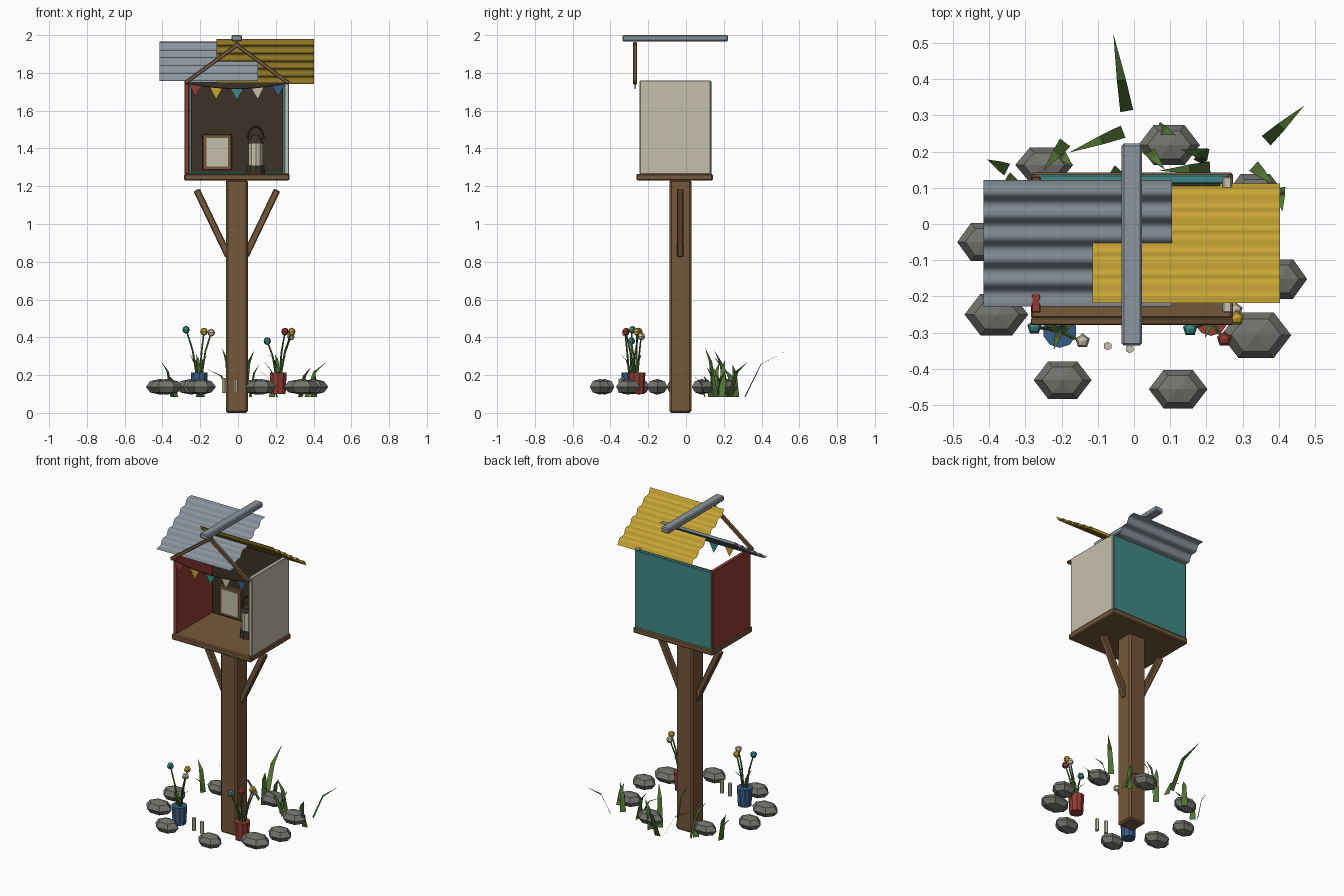
import bpy, bmesh, math
from mathutils import Vector, Matrix

if "Cube" in bpy.data.objects:
    bpy.data.objects.remove(bpy.data.objects["Cube"])


def mat(name, r, g, b):
    m = bpy.data.materials.new(name)
    m.diffuse_color = (r, g, b, 1)
    m.use_nodes = True
    m.node_tree.nodes["Principled BSDF"].inputs["Base Color"].default_value = m.diffuse_color
    return m


WOOD = mat("brown wood", .18, .095, .042)
DARK = mat("dark brown", .045, .032, .02)
RED = mat("red", .30, .045, .035)
TEAL = mat("teal", .05, .25, .24)
CREAM = mat("cream", .56, .52, .41)
YELLOW = mat("yellow", .58, .38, .035)
BLUE = mat("blue", .04, .11, .24)
METAL = mat("grey metal", .26, .30, .35)
STONE = mat("stone grey", .17, .17, .155)
GREEN = mat("green", .085, .18, .035)


def finish(name, bm, m, smooth=False):
    bmesh.ops.recalc_face_normals(bm, faces=bm.faces)
    me = bpy.data.meshes.new(name)
    for f in bm.faces:
        f.smooth = smooth
    bm.to_mesh(me)
    bm.free()
    me.materials.append(m)
    ob = bpy.data.objects.new(name, me)
    bpy.context.collection.objects.link(ob)
    return ob


def bevel(ob, width):
    b = ob.modifiers.new("bevel", 'BEVEL')
    b.width, b.segments = width, 1
    return ob


def box(name, x0, x1, y0, y1, z0, z1, m, bev=0):
    bm = bmesh.new()
    bmesh.ops.create_cube(bm, size=1, matrix=Matrix.Translation(((x0+x1)/2, (y0+y1)/2, (z0+z1)/2))
                          @ Matrix.Diagonal((x1-x0, y1-y0, z1-z0, 1)))
    ob = finish(name, bm, m)
    return bevel(ob, bev) if bev else ob


def along(p, q):
    p, q = Vector(p), Vector(q)
    return Matrix.Translation((p+q)/2) @ (q-p).to_track_quat('Z', 'Y').to_matrix().to_4x4(), (q-p).length


def bar(name, p, q, w, m):
    bm = bmesh.new()
    M, length = along(p, q)
    bmesh.ops.create_cube(bm, size=1, matrix=M @ Matrix.Diagonal((w, w, length, 1)))
    return bevel(finish(name, bm, m), w*.15)


def rod(name, p, q, r1, r2, m, n=8):
    bm = bmesh.new()
    M, length = along(p, q)
    bmesh.ops.create_cone(bm, cap_ends=True, segments=n, radius1=r1, radius2=r2, depth=length, matrix=M)
    return finish(name, bm, m)


def ball(name, c, r, m, seg=6, rings=4, turn=0.0):
    bm = bmesh.new()
    bmesh.ops.create_uvsphere(bm, u_segments=seg, v_segments=rings, radius=1,
                              matrix=Matrix.Translation(c) @ Matrix.Diagonal((*r, 1)) @ Matrix.Rotation(turn, 4, 'Z'))
    return finish(name, bm, m)


def blade(bm, base, tip, w):
    # flat bent leaf: steep lower half, drooping tapered upper half
    b, t = Vector(base), Vector(tip)
    side = Vector((-(t-b).y, (t-b).x, 0)).normalized() * w / 2
    mid = b.lerp(t, .4)
    mid.z = b.z + (t.z-b.z)*.72
    v = [bm.verts.new(p) for p in (b-side, b+side, mid+side*.7, mid-side*.7, t)]
    bm.faces.new(v[:4])
    bm.faces.new((v[3], v[2], v[4]))


# post, braces, platform
CX, CY = -.006, -.03
box("post", CX-.058, CX+.058, CY-.058, CY+.058, 0, 1.235, WOOD, .01)
for s, side in ((-1, "left"), (1, "right")):
    bar(side+"_brace", (CX+s*.213, CY, 1.18), (CX+s*.045, CY, .83), .036, WOOD)
box("platform", -.285, .273, -.262, .142, 1.23, 1.266, WOOD, .006)

# house walls, open at the front
box("left_wall", -.283, -.258, -.245, .13, 1.264, 1.76, RED, .003)
box("right_wall", .245, .27, -.245, .13, 1.264, 1.76, CREAM, .003)
box("back_wall", -.275, .262, .112, .136, 1.264, 1.755, TEAL, .003)
box("inner_back_panel", -.25, .238, .1, .113, 1.272, 1.75, DARK)


# two crossing corrugated roof sheets, ridges running along x
def roof(name, x0, x1, slope, m):
    bm = bmesh.new()
    yc, zc, half, rise, n = -.053, 1.861, .17, .112, 44
    nrm = Vector((-slope*rise, half)).normalized()
    prev = None
    for i in range(n+1):
        t = -1 + 2*i/n
        wave = .009*math.sin(t*math.pi*5.5)
        y, z = yc+t*half+nrm.x*wave, zc+slope*t*rise+nrm.y*wave
        row = [bm.verts.new((x, y, z)) for x in (x0, x1)]
        if prev:
            bm.faces.new((prev[0], prev[1], row[1], row[0]))
        prev = row
    finish(name, bm, m, True)


roof("grey_roof_sheet", -.415, .105, 1, METAL)
roof("yellow_roof_sheet", -.115, .403, -1, YELLOW)
box("ridge_beam", -.034, .022, -.336, .222, 1.967, 2, METAL, .006)
for s, side in ((-1, "left"), (1, "right")):
    bar(side+"_gable_rafter", (CX-s*.012, -.269, 1.956), (CX+s*.274, -.269, 1.746), .021, WOOD)

# bunting: sagging string and five flags
def sag(x):
    return 1.717 + .4*(x-CX)**2


xs = [CX + .265*(i-5)/5 for i in range(11)]
for a, b in zip(xs, xs[1:]):
    rod("bunting_string", (a, -.27, sag(a)), (b, -.27, sag(b)), .003, .003, DARK, 5)
for i, m in enumerate((RED, YELLOW, TEAL, CREAM, BLUE)):
    x = CX + (i-2)*.11
    bm = bmesh.new()
    tri = [bm.verts.new(p) for p in ((x-.034, -.27, sag(x-.034)), (x+.034, -.27, sag(x+.034)), (x, -.27, sag(x)-.062))]
    bm.faces.new(tri)
    finish("bunting_flag", bm, m)

# picture on the back wall
box("picture_frame", -.187, -.032, .078, .1, 1.285, 1.475, WOOD, .004)
box("picture", -.167, -.052, .073, .08, 1.305, 1.455, CREAM)

# lantern
LX, LY = .094, -.03
for name, z0, z1, r0, r1, m in (("lantern_base", 1.265, 1.31, .052, .047, DARK), ("lantern_glass", 1.31, 1.425, .04, .04, CREAM),
                                ("lantern_cap", 1.425, 1.45, .047, .036, DARK), ("lantern_top", 1.45, 1.47, .03, .022, DARK)):
    rod(name, (LX, LY, z0), (LX, LY, z1), r0, r1, m, 10)
arc = [(LX+.042*math.cos(math.pi*i/8), LY, 1.45+.066*math.sin(math.pi*i/8)) for i in range(9)]
for a, b in zip(arc, arc[1:]):
    rod("lantern_handle", a, b, .005, .005, DARK, 6)

# flower pots with stems, heads and leaves
for px, py, m, heads in (
        (-.205, -.295, BLUE, ((-.275, -.285, .44, TEAL), (-.18, -.25, .43, YELLOW), (-.142, -.323, .425, CREAM))),
        (.213, -.262, RED, ((.155, -.29, .38, TEAL), (.249, -.318, .43, RED), (.284, -.26, .43, YELLOW), (.28, -.237, .405, CREAM)))):
    rod("flower_pot", (px, py, .1), (px, py, .213), .041, .047, m, 10)
    for hx, hy, hz, hm in heads:
        start = Vector((px+(hx-px)*.2, py+(hy-py)*.2, .2))
        bend = start.lerp(Vector((hx, hy, hz)), .5) + Vector(((px-hx)*.1, 0, .01))
        rod("flower_stem", start, bend, .006, .005, GREEN, 5)
        rod("flower_stem", bend, (hx, hy, hz), .005, .004, GREEN, 5)
        ball("flower_head", (hx, hy, hz), (.021, .021, .021), hm, 5, 4)
    bm = bmesh.new()
    for a in (.5, 2.7, 4.4):
        blade(bm, (px, py, .2), (px+.055*math.cos(a), py+.055*math.sin(a), .31), .022)
    finish("pot_leaves", bm, GREEN)

# candles
for x, y, h in ((-.073, -.337, .185), (-.012, -.345, .18)):
    rod("candle", (x, y, .105), (x, y, h), .012, .012, CREAM, 6)

# ring of stones: x, y, x radius, y radius
for x, y, rx, ry in ((-.248, .163, .08, .055), (.097, .218, .085, .064), (-.412, -.05, .076, .061),
                     (-.38, -.25, .088, .066), (-.197, -.431, .08, .06), (.122, -.456, .081, .061),
                     (.337, -.307, .097, .073), (.4, -.152, .078, .063), (.335, .085, .08, .062)):
    ball("stone", (x, y, .138), (rx, ry, .042), STONE, turn=math.pi/6)

# grass at the back: base x, y and tip x, y, z
bm = bmesh.new()
for bx, by, tx, ty, tz in (
        (-.02, .312, -.057, .525, .325), (.365, .23, .47, .327, .27), (-.03, .255, -.18, .197, .24),
        (-.19, .225, -.25, .147, .30), (-.35, .15, -.405, .178, .27), (.035, .21, .085, .15, .33),
        (.065, .265, .115, .245, .26), (.205, .19, .13, .205, .28), (.21, .155, .07, .147, .24),
        (.33, .16, .385, .11, .24), (-.04, .15, -.085, .1, .345), (-.33, .13, -.37, .09, .2),
        (.18, .17, .2, .21, .22), (.4, .1, .41, .035, .2), (-.21, .2, -.17, .16, .2)):
    blade(bm, (bx, by, .085), (tx, ty, tz), .036)
finish("grass_blades", bm, GREEN)
